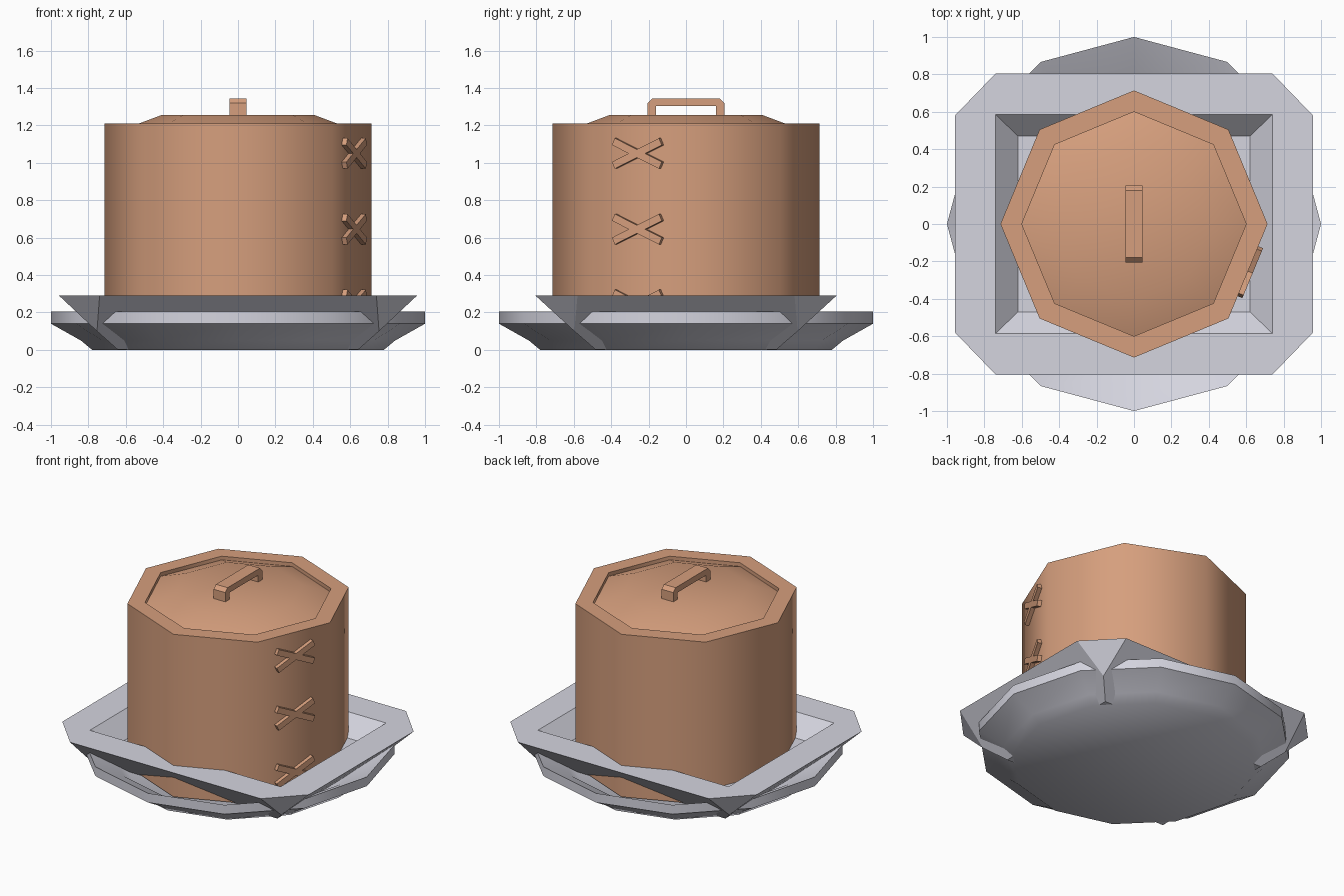
import bpy, bmesh, math
from mathutils import Matrix, Vector

cube = bpy.data.objects.get("Cube")
if cube:
    bpy.data.objects.remove(cube, do_unlink=True)


def material(name, rgb):
    m = bpy.data.materials.new(name)
    m.use_nodes = True
    col = (*rgb, 1.0)
    m.diffuse_color = col
    m.node_tree.nodes["Principled BSDF"].inputs["Base Color"].default_value = col
    return m


TAN = material("tan_leather", (0.67, 0.345, 0.205))
GREY = material("pale_grey", (0.66, 0.66, 0.735))


def finish(name, bm, mat, smooth=None):
    bmesh.ops.recalc_face_normals(bm, faces=bm.faces[:])
    me = bpy.data.meshes.new(name)
    bm.to_mesh(me)
    bm.free()
    me.materials.append(mat)
    ob = bpy.data.objects.new(name, me)
    bpy.context.collection.objects.link(ob)
    if smooth:
        bpy.ops.object.select_all(action='DESELECT')
        ob.select_set(True)
        bpy.context.view_layer.objects.active = ob
        bpy.ops.object.shade_smooth_by_angle(angle=math.radians(smooth))
    return ob


def lathe(name, profile, sides, mat, smooth):
    """Rings of a (radius, height) profile, capped at both ends."""
    bm = bmesh.new()
    rings = []
    for r, z in profile:
        rings.append([bm.verts.new((r * math.cos(math.tau * i / sides),
                                    r * math.sin(math.tau * i / sides), z))
                      for i in range(sides)])
    for a, b in zip(rings, rings[1:]):
        for i in range(sides):
            j = (i + 1) % sides
            bm.faces.new((a[i], a[j], b[j], b[i]))
    bm.faces.new(rings[0])
    bm.faces.new(rings[-1])
    return finish(name, bm, mat, smooth)


# Round twelve-sided saucer
lathe("saucer", [(0.78, 0), (0.84, 0.05), (1, 0.14), (1, 0.205),
                 (0.8, 0.1), (0.74, 0.06)], 12, GREY, 50)

# Octagonal pot with a sunken lid
lathe("pot", [(0.714, 0.07), (0.714, 1.21), (0.6, 1.21), (0.6, 1.17)], 8, TAN, 55)
lathe("lid", [(0.6, 1.165), (0.6, 1.184), (0.41, 1.255)], 8, TAN, 50)

# Square dish with clipped corners and a rectangular well
bm = bmesh.new()
TOP = 0.29
corners = []
for sx, sy in ((1, 1), (-1, 1), (-1, -1), (1, -1)):
    def vert(x, y, z):
        return bm.verts.new((sx * x, sy * y, z))
    clip = [vert(0.957, 0.58, TOP), vert(0.74, 0.805, TOP)]
    if sx * sy < 0:
        clip.reverse()
    corners.append(dict(a=clip[0], b=clip[1],
                        apex=vert(0.754, 0.597, 0.1), base=vert(0.645, 0.485, 0.003),
                        lip=vert(0.74, 0.585, TOP), floor=vert(0.62, 0.47, 0.17)))
for k, c in enumerate(corners):
    n = corners[(k + 1) % 4]
    bm.faces.new((c["a"], c["b"], c["lip"]))
    bm.faces.new((c["a"], c["apex"], c["b"]))
    bm.faces.new((c["b"], n["a"], n["lip"], c["lip"]))
    bm.faces.new((c["b"], c["apex"], c["base"], n["base"], n["apex"], n["a"]))
    bm.faces.new((c["lip"], n["lip"], n["floor"], c["floor"]))
for key in ("base", "floor"):
    bm.faces.new([c[key] for c in corners])
finish("square_dish", bm, GREY)

# Lid handle: a bracket outline pushed out sideways
half = [(0.16, 1.25), (0.16, 1.303), (0.205, 1.25), (0.205, 1.32), (0.18, 1.345)]
inner, outer = half[:2], half[2:]
outline = (inner + [(-y, z) for y, z in reversed(inner)]
           + [(-y, z) for y, z in outer] + outer[::-1])
bm = bmesh.new()
face = bm.faces.new([bm.verts.new((-0.045, y, z)) for y, z in outline])
ext = bmesh.ops.extrude_face_region(bm, geom=[face], use_keep_orig=True)
bmesh.ops.translate(bm, vec=(0.09, 0, 0),
                    verts=[g for g in ext["geom"] if isinstance(g, bmesh.types.BMVert)])
finish("lid_handle", bm, TAN)

# Three crossed stitches on one side of the pot
turn = Matrix.Rotation(math.radians(-22.5), 4, 'Z')
for i, z in enumerate((1.05, 0.645, 0.24)):
    bm = bmesh.new()
    for s in (1, -1):
        place = (turn @ Matrix.Translation((0.667, 0, z))
                 @ Matrix.Rotation(s * math.radians(25), 4, 'X')
                 @ Matrix.Diagonal((0.04, 0.3, 0.04, 1)))
        bmesh.ops.create_cube(bm, size=1, matrix=place)
    finish(f"cross_stitch_{i + 1}", bm, TAN)
